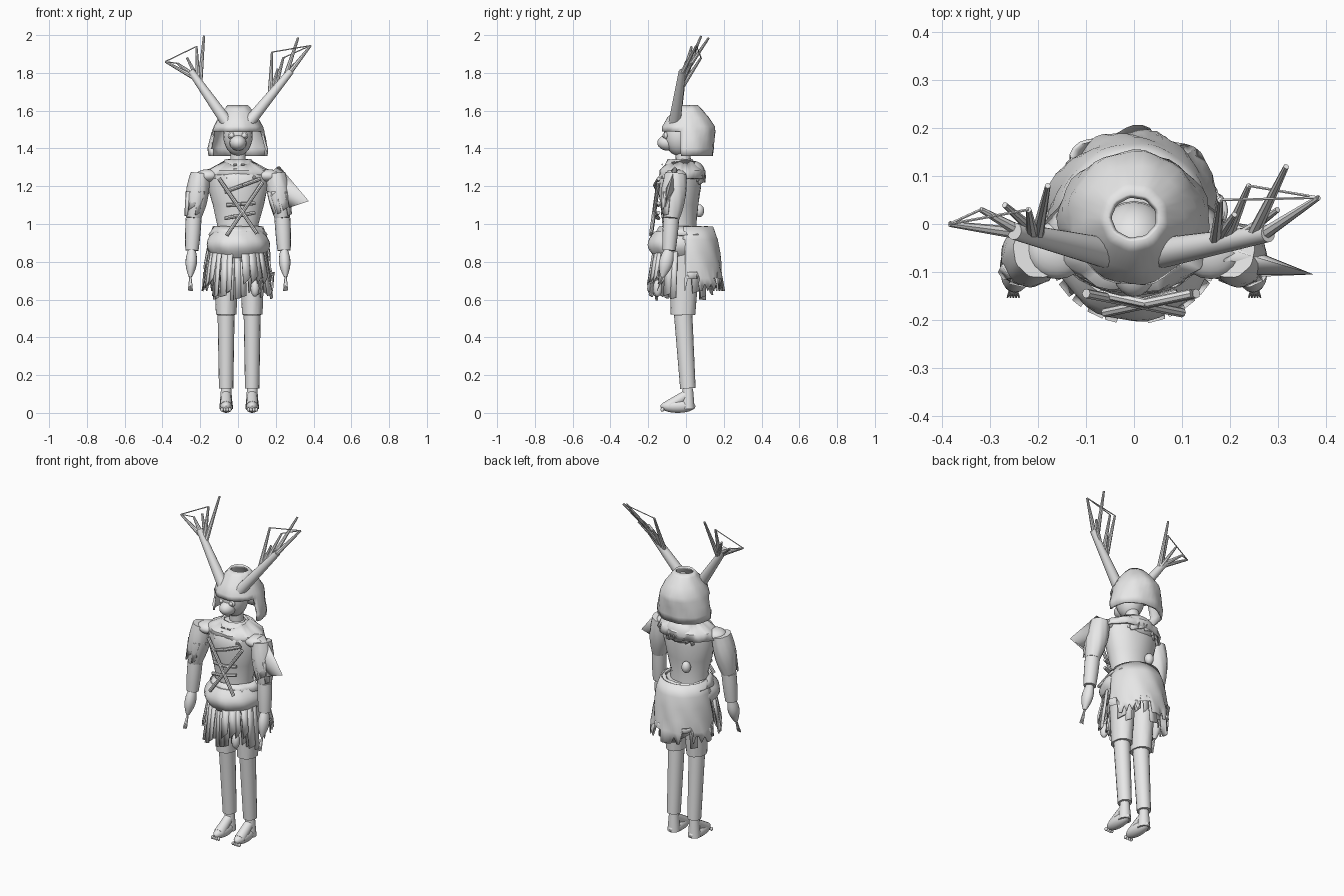
import bpy, bmesh, math, random
from mathutils import Vector

random.seed(4)
if "Cube" in bpy.data.objects:
    bpy.data.objects.remove(bpy.data.objects["Cube"])

grey = bpy.data.materials.new("light_grey")
grey.use_nodes = True
grey.diffuse_color = (.8, .8, .8, 1)
grey.node_tree.nodes["Principled BSDF"].inputs["Base Color"].default_value = grey.diffuse_color


def build(name, verts, faces, thick=0):
    """Make one shaded object, optionally thickened."""
    mesh = bpy.data.meshes.new(name)
    mesh.from_pydata(verts, [], faces)
    mesh.materials.append(grey)
    bm = bmesh.new()
    bm.from_mesh(mesh)
    bmesh.ops.recalc_face_normals(bm, faces=bm.faces)
    bm.to_mesh(mesh)
    bm.free()
    obj = bpy.data.objects.new(name, mesh)
    bpy.context.collection.objects.link(obj)
    bpy.ops.object.select_all(action="DESELECT")
    obj.select_set(True)
    bpy.context.view_layer.objects.active = obj
    if thick:
        solid = obj.modifiers.new("thickness", "SOLIDIFY")
        solid.thickness = thick
        solid.offset = 0
    bpy.ops.object.shade_smooth_by_angle(angle=math.radians(40))


def oval(centre, wide, deep, sides=32, wobble=0, across=Vector((1, 0, 0)), along=Vector((0, 1, 0))):
    """Points round an ellipse, with optional folds."""
    points = []
    for i in range(sides):
        turn = math.tau * i / sides
        fold = 1 + wobble * math.sin(9 * turn + 30 * centre[2])
        points.append(Vector(centre) + fold * (across * wide * math.cos(turn) + along * deep * math.sin(turn)))
    return points


def skin(name, rings, solid=True, keep=lambda middle: True, thick=0):
    """Join rings of points; keep selects the faces of open shells."""
    sides = len(rings[0])
    verts = [point for ring in rings for point in ring]
    faces = []
    for start in range(0, len(verts) - sides, sides):
        for i in range(sides):
            j = (i + 1) % sides
            face = (start + i, start + j, start + sides + j, start + sides + i)
            if keep(sum((verts[v] for v in face), Vector()) / len(face)):
                faces.append(face)
    if solid:
        faces += [tuple(range(sides)), tuple(range(len(verts) - sides, len(verts)))]
    build(name, verts, faces, thick)


def shell(name, y, profile, wobble=0, **options):
    """Stacked ellipses given as (height, half width, half depth)."""
    skin(name, [oval((0, y, z), wide, deep, 40, wobble) for z, wide, deep in profile], **options)


def limb(name, start, end, first, last, bulge=0, depth=1, sides=16, wobble=0):
    """Tapered round part between two points."""
    start, end = Vector(start), Vector(end)
    axis = (end - start).normalized()
    across = axis.cross(Vector((0, 1, 0))).normalized()
    along = across.cross(axis)
    rings = []
    for i in range(7):
        t = i / 6
        radius = first + (last - first) * t + bulge * math.sin(math.pi * t)
        rings.append(oval(start.lerp(end, t), radius, radius * depth, sides, wobble, across, along))
    skin(name, rings)


def ball(name, centre, wide, deep, tall):
    rings = []
    for i in range(13):
        turn = math.pi * (i + .05) / 12.1
        rings.append(oval(Vector(centre) - Vector((0, 0, tall * math.cos(turn))),
                          wide * math.sin(turn), deep * math.sin(turn), 20))
    skin(name, rings)


def fringe(name, top, low, top_radius, low_radius, begin, finish, count, ragged, fill=.4):
    """Torn strips hanging along an arc, given in half turns."""
    verts, faces = [], []
    for i in range(count):
        step = math.pi * (finish - begin) / count
        turn = math.pi * begin + step * (i + random.uniform(.4, .6))
        width = step * random.uniform(fill, fill * 2)
        drop = random.uniform(0, ragged)
        faces.append(tuple(range(len(verts), len(verts) + 4)))
        for centre, radius, side, lift in ((top, top_radius, -1, 0), (top, top_radius, 1, 0),
                                           (low, low_radius, .8, drop), (low, low_radius, -.6, drop * .7)):
            a = turn + side * width
            verts.append(Vector(centre) + Vector((radius * math.cos(a), radius * math.sin(a), lift)))
    build(name, verts, faces, .009)


# Legs, arms and eyes on both sides
for side, s in (("left", 1), ("right", -1)):
    stance = s * .069 + .006
    hip, knee, ankle = Vector((stance, -.01, .88)), Vector((stance, -.015, .52)), Vector((stance, .01, .13))
    limb(side + "_leg", ankle, knee, .038, .045, depth=1.08)
    limb(side + "_shorts", knee, hip, .054, .07, depth=1.2, wobble=.02, sides=32)
    limb(side + "_ankle", ankle, ankle - Vector((0, 0, .11)), .027, .036)
    limb(side + "_instep", ankle - Vector((0, 0, .03)), (stance, -.09, .035), .026, .032)
    ball(side + "_foot", (stance, -.043, .035), .036, .093, .035)
    for toe in range(4):
        ball(side + "_toe", (stance + s * (toe * .014 - .02), -.125, .017), .008, .01, .011)

    shoulder, elbow = Vector((s * .2, -.055, 1.265)), Vector((s * .235, -.078, 1.03))
    wrist, fingers = Vector((s * .244, -.09, .86)), Vector((s * .252, -.125, .72))
    limb(side + "_upper_sleeve", shoulder, elbow, .052, .039, .014, 1.1, wobble=.02, sides=32)
    limb(side + "_forearm_sleeve", elbow, wrist, .042, .035, .002)
    limb(side + "_hand", wrist, fingers, .021, .009, .015, 1.2)
    for claw in range(-2, 3):
        limb(side + "_claw", fingers, fingers + Vector((s * claw * .006, -.028, -.075)), .006, .002, sides=6)
    fringe(side + "_sleeve_tatters", shoulder.lerp(elbow, .4), elbow, .062, .05, 1.1, 1.9, 4, .08)
    ball(side + "_shoulder_pad", shoulder - Vector((s * .04, 0, .01)), .065, .06, .035)

    ball(side + "_eye_rim", (s * .033, -.106, 1.468), .02, .012, .02)
    ball(side + "_eye", (s * .033, -.115, 1.468), .012, .01, .012)

# Torso, padded hip roll and waist wrap
shell("torso", -.035, [(.88, .12, .1), (1, .11, .09), (1.1, .135, .1), (1.2, .16, .115),
                       (1.26, .16, .11), (1.33, .06, .05)], .015)
shell("hip_roll", -.038, [(.82 + .14 * i / 8, .13 + .038 * math.sin(math.pi * i / 8),
                           .125 + .04 * math.sin(math.pi * i / 8)) for i in range(9)], .015)
shell("waist_wrap", -.01, [(.94, .15, .15), (.985, .12, .125)], .03, solid=False, thick=.012)
ball("back_gourd", (-.05, .07, 1.07), .026, .026, .034)

# Pleated back skirt with a torn hem, then hanging strips
rings = []
for row in range(6):
    t = row / 5
    spread = .13 + .055 * math.sqrt(t)
    rings.append(oval((0, .01, .985 - .34 * t), spread, spread, 72, .05 * t))
for i, point in enumerate(rings[-1]):
    point.z += random.choice((0, 0, .04)) if i // 4 % 3 else .1
skin("back_skirt", rings, solid=False, keep=lambda middle: middle.y > -.01, thick=.008)
waist, hem = Vector((0, -.02, .88)), Vector((0, -.02, .59))
fringe("right_skirt_strips", waist, hem, .15, .185, 1.05, 1.45, 6, .14)
fringe("left_skirt_strips", waist, hem, .15, .185, 1.55, 1.95, 6, .14)
fringe("inner_skirt_strips", waist, hem, .12, .14, 1.1, 1.9, 11, .12)
fringe("back_skirt_strips", waist, hem, .14, .16, .1, .9, 8, .12)
ball("hip_pouch", (.09, -.15, .66), .023, .024, .045)

# Crossed lacing on the chest, bowed forward at the middle
for x, z, far_x, far_z in ((-.1, 1.24, .1, .95), (.13, 1.22, -.06, .94), (-.07, 1.17, .12, 1.24),
                           (-.06, 1.1, .09, 1.11), (-.07, 1.03, .09, 1.06)):
    middle = ((x + far_x) / 2, -.165, (z + far_z) / 2)
    for end_x, end_z in ((x, z), (far_x, far_z)):
        limb("chest_lacing", (end_x, -.145 if end_z > 1 else -.185, end_z), middle, .01, .01, sides=8)

# Mantle, collar, clasps, scarf and the stiff shoulder flap
shell("mantle", -.02, [(1.24, .18, .115), (1.28, .16, .115), (1.33, .07, .065)], .04, solid=False, thick=.012)
shell("neck_collar", -.03, [(1.27, .1, .1), (1.34, .065, .06)], .03, solid=False, thick=.012)
fringe("mantle_rags", (0, -.02, 1.26), (0, -.02, 1.18), .12, .12, 0, 2, 16, .06)
ball("scarf_fold", (0, .045, 1.265), .1, .057, .068)
for x in (-.015, .025):
    for z in (1.29, 1.315):
        limb("collar_clasp", (x - .01, -.125, z), (x + .01, -.125, z), .005, .005, sides=6)
flap = [(.15, -.1, 1.25), (.215, -.06, 1.305), (.37, -.105, 1.12), (.25, -.11, 1.08), (.15, -.02, 1.25)]
build("left_shoulder_flap", flap, [(0, 1, 2, 3), (4, 1, 2, 3)], .01)

# Neck, head and snout
limb("neck", (0, -.01, 1.28), (0, -.02, 1.42), .042, .038)
ball("head", (0, -.035, 1.47), .078, .083, .11)
ball("snout", (0, -.095, 1.43), .045, .057, .042)

# Hood, open at the face and at the crown
shell("hood", .013, [(1.36, .15, .125), (1.4, .153, .128), (1.45, .142, .13), (1.49, .132, .135),
                     (1.515, .124, .133), (1.56, .1, .105), (1.605, .066, .066), (1.625, .05, .045)],
      .022, solid=False, thick=.012, keep=lambda middle: middle.z > 1.49 or middle.y > -.035)

# Antlers: a thick beam, tines leaving it at a fraction of its length, and threads between tips
antlers = {
    "left": ((.28, -.02, 1.81), [(.95, (.385, .055, 1.945)), (.85, (.318, .12, 1.985)), (.5, (.18, .05, 1.91)),
                                 (.6, (.24, .08, 1.88)), (.7, (.3, .03, 1.85)), (.5, (.21, .02, 1.82))]),
    "right": ((-.25, -.015, 1.81), [(.85, (-.385, 0, 1.86)), (.75, (-.18, .08, 1.995)), (.8, (-.22, .03, 1.94)),
                                    (.9, (-.32, .03, 1.85)), (.7, (-.27, .04, 1.88))])}
for side, (fork, tines) in antlers.items():
    base = Vector((math.copysign(.06, fork[0]), -.06, 1.54))
    limb(side + "_antler_beam", base, fork, .032, .018)
    for fraction, tip in tines:
        limb(side + "_antler_tine", base.lerp(Vector(fork), fraction), tip, .014, .006, sides=8)
    for near, far in ((0, 2), (0, 3)):
        limb(side + "_antler_thread", tines[near][1], tines[far][1], .003, .003, sides=6)
